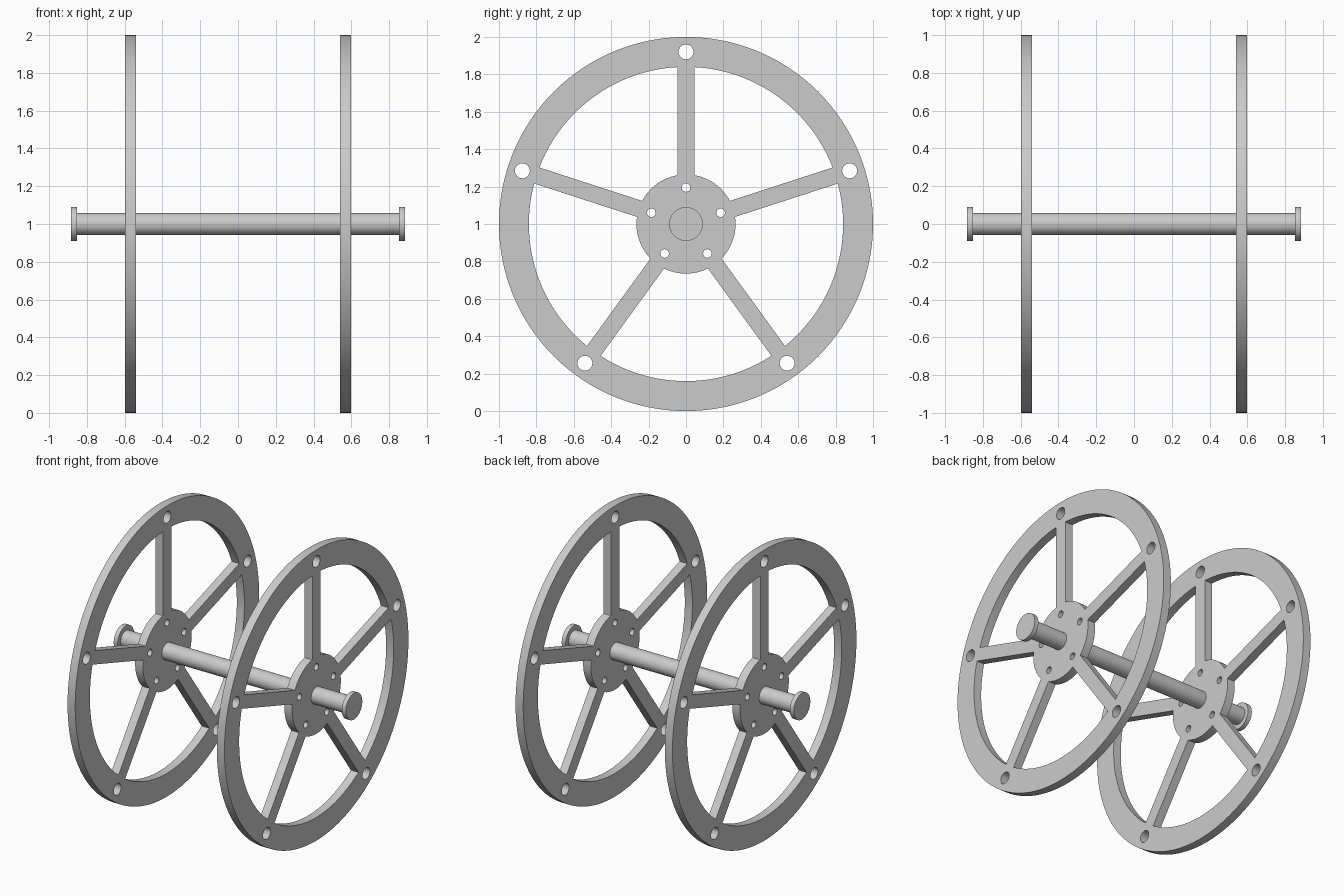
import bpy, bmesh
from math import sin, cos, asin, pi, radians
from mathutils import Matrix

if "Cube" in bpy.data.objects:
    bpy.data.objects.remove(bpy.data.objects["Cube"], do_unlink=True)

RIM, RIM_INNER, HUB, HALF_SPOKE = 1.0, 0.84, 0.265, 0.045
HALF_THICK, WHEEL_X, SPOKES = 0.029, 0.568, 5
STEP = 2 * pi / SPOKES

metal = bpy.data.materials.new("grey metal")
metal.use_nodes = True
GREY = (0.6, 0.6, 0.6, 1)
metal.diffuse_color = GREY
metal.node_tree.nodes["Principled BSDF"].inputs["Base Color"].default_value = GREY


def arc(radius, start, end, count, centre=(0, 0)):
    return [(centre[0] + radius * cos(start + (end - start) * i / count),
             centre[1] + radius * sin(start + (end - start) * i / count))
            for i in range(count + 1)]


def circle(radius, count, centre=(0, 0)):
    return arc(radius, 0, 2 * pi, count, centre)[:-1]


def finish(obj):
    bpy.ops.object.select_all(action='DESELECT')
    obj.select_set(True)
    bpy.context.view_layer.objects.active = obj
    bpy.ops.object.shade_smooth_by_angle(angle=radians(30))


# wheel outline: rim, windows between spokes, bolt holes
loops = [circle(RIM, 128)]
for i in range(SPOKES):
    a = pi / 2 + i * STEP
    d_out, d_in = asin(HALF_SPOKE / RIM_INNER), asin(HALF_SPOKE / HUB)
    loops.append(arc(RIM_INNER, a + d_out, a + STEP - d_out, 24)
                 + arc(HUB, a + STEP - d_in, a + d_in, 12))
    for reach, size in ((0.92, 0.04), (0.195, 0.023)):
        loops.append(circle(size, 24, (reach * cos(a), reach * sin(a))))

curve = bpy.data.curves.new("wheel_profile", 'CURVE')
curve.dimensions = '2D'
curve.fill_mode = 'BOTH'
curve.extrude = HALF_THICK
for loop in loops:
    spline = curve.splines.new('POLY')
    spline.points.add(len(loop) - 1)
    for point, (u, v) in zip(spline.points, loop):
        point.co = (u, v, 0, 1)
    spline.use_cyclic_u = True

profile = bpy.data.objects.new("wheel_profile", curve)
bpy.context.collection.objects.link(profile)
evaluated = profile.evaluated_get(bpy.context.evaluated_depsgraph_get())
wheel_mesh = bpy.data.meshes.new_from_object(evaluated)
bpy.data.objects.remove(profile, do_unlink=True)

# weld the plate and stand it upright across the axle
bm = bmesh.new()
bm.from_mesh(wheel_mesh)
bmesh.ops.remove_doubles(bm, verts=bm.verts, dist=0.0001)
bm.transform(Matrix(((0, 0, 1, 0), (1, 0, 0, 0), (0, 1, 0, 0), (0, 0, 0, 1))))
bmesh.ops.recalc_face_normals(bm, faces=bm.faces)
bm.to_mesh(wheel_mesh)
bm.free()
wheel_mesh.materials.clear()
wheel_mesh.materials.append(metal)

for name, side in (("left_wheel", 1), ("right_wheel", -1)):
    wheel = bpy.data.objects.new(name, wheel_mesh.copy())
    bpy.context.collection.objects.link(wheel)
    wheel.location = (side * WHEEL_X, 0, 1)
    finish(wheel)


# axle and its end caps
def rod(name, radius, length, x):
    bpy.ops.mesh.primitive_cylinder_add(vertices=64, radius=radius, depth=length,
                                        location=(x, 0, 1), rotation=(0, pi / 2, 0))
    obj = bpy.context.object
    obj.name = name
    obj.data.materials.append(metal)
    finish(obj)


rod("axle", 0.058, 1.73, 0)
rod("left_end_cap", 0.09, 0.03, 0.868)
rod("right_end_cap", 0.09, 0.03, -0.868)
